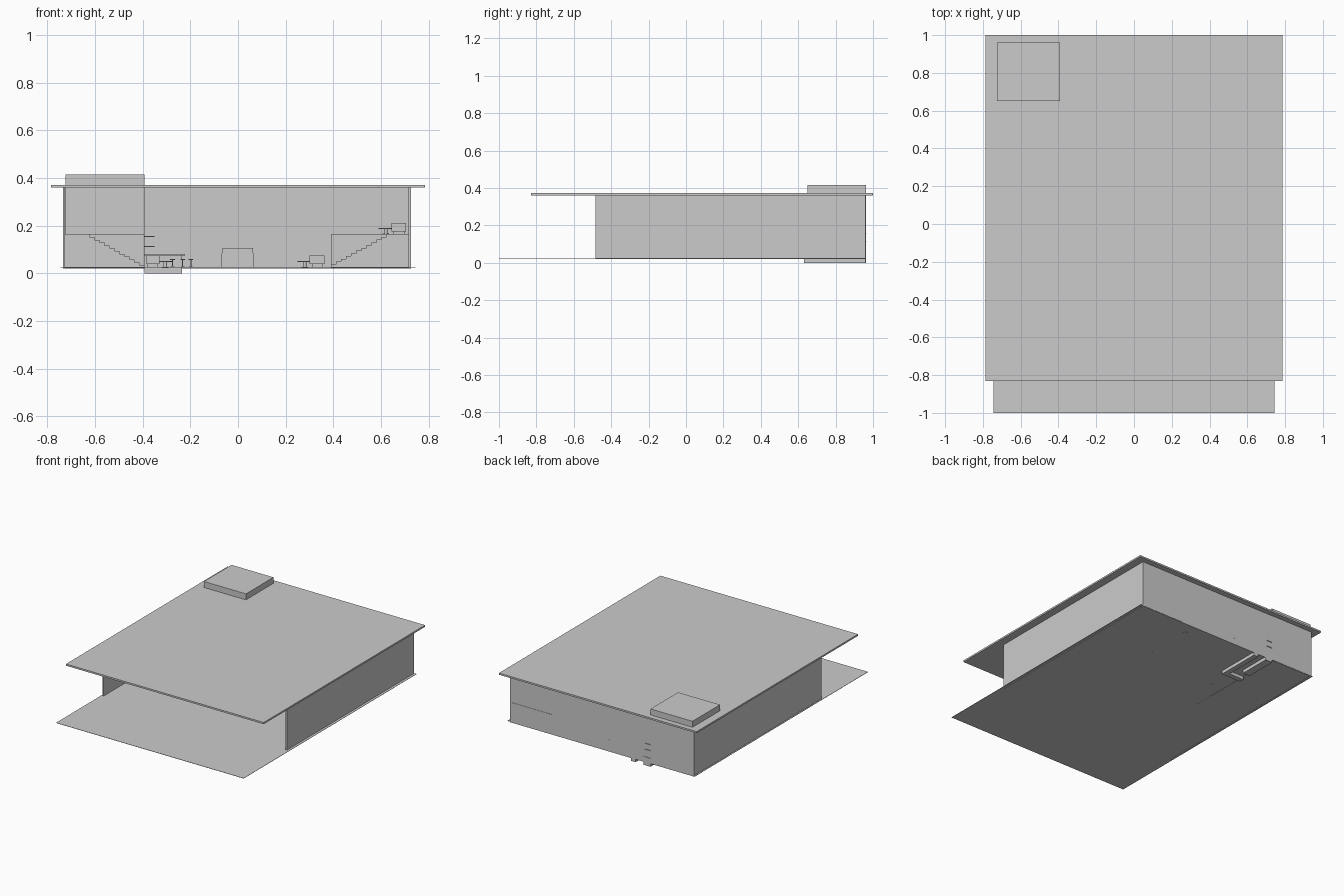
import bpy, bmesh

if "Cube" in bpy.data.objects:
    bpy.data.objects.remove(bpy.data.objects["Cube"])


def box(name, x0, x1, y0, y1, z0, z1):
    bm = bmesh.new()
    bmesh.ops.create_cube(bm, size=1)
    for v in bm.verts:
        v.co = ((x0 + x1) / 2 + v.co.x * (x1 - x0),
                (y0 + y1) / 2 + v.co.y * (y1 - y0),
                (z0 + z1) / 2 + v.co.z * (z1 - z0))
    return finish(name, bm)


def finish(name, bm):
    bmesh.ops.recalc_face_normals(bm, faces=bm.faces)
    me = bpy.data.meshes.new(name)
    bm.to_mesh(me)
    bm.free()
    ob = bpy.data.objects.new(name, me)
    bpy.context.collection.objects.link(ob)
    return ob


def prism(name, pts, y0, y1):
    """Extrude an x-z outline along y."""
    bm = bmesh.new()
    face = bm.faces.new([bm.verts.new((x, y0, z)) for x, z in pts])
    ext = bmesh.ops.extrude_face_region(bm, geom=[face])
    for v in ext["geom"]:
        if isinstance(v, bmesh.types.BMVert):
            v.co.y = y1
    return finish(name, bm)


def disc_stand(name, x, y, z, h, top_r, stem_r, foot_r):
    """Round top, stem and foot: stools and tables."""
    bm = bmesh.new()
    for r, z0, z1 in ((foot_r, z, z + 0.003), (stem_r, z, z + h), (top_r, z + h - 0.004, z + h)):
        made = bmesh.ops.create_cone(bm, cap_ends=True, segments=16, radius1=r, radius2=r, depth=z1 - z0)
        bmesh.ops.translate(bm, verts=made["verts"], vec=(x, y, (z0 + z1) / 2))
    return finish(name, bm)


def stairs(name, x_foot, x_top, y0, y1, z0, z1, steps=12):
    pts = [(x_foot, z0)]
    for i in range(steps):
        z = z0 + (z1 - z0) * (i + 1) / steps
        pts.append((x_foot + (x_top - x_foot) * i / steps, z))
        pts.append((x_foot + (x_top - x_foot) * (i + 1) / steps, z))
    pts.append((x_top, z0))
    return prism(name, pts, y0, y1)


def sofa(name, x_front, x_back, y0, y1, z):
    """Bench with backrest, facing x_front."""
    d = x_back - x_front
    prism(name, [(x_front, z), (x_front, z + 0.02), (x_front + d * 0.7, z + 0.02),
                 (x_front + d * 0.75, z + 0.035), (x_back, z + 0.035), (x_back, z)], y0, y1)
    for y in (y0, y1 - 0.01):
        box(name + "_arm", min(x_front, x_back), max(x_front, x_back), y, y + 0.01, z, z + 0.035)


FLOOR = 0.026
DECK = 0.165

# Shell: floor, open-fronted walls, overhanging roof
box("floor", -0.745, 0.745, -1.0, 0.96, 0.024, FLOOR)
box("left_wall", -0.735, -0.727, -0.485, 0.96, 0.02, 0.36)
box("right_wall", 0.715, 0.727, -0.485, 0.96, 0.02, 0.36)
box("back_wall", -0.735, 0.727, 0.952, 0.96, 0.02, 0.36)
box("roof", -0.785, 0.785, -0.83, 1.0, 0.36, 0.372)

# Lift tower rising through the roof, with upper door
box("tower", -0.725, -0.392, 0.65, 0.962, 0.022, 0.415)
box("tower_door", -0.71, -0.63, 0.645, 0.652, DECK, 0.265)

# Raised decks and stairs in front of them
box("left_deck", -0.73, -0.392, 0.33, 0.65, 0.022, DECK)
box("right_deck", 0.39, 0.716, 0.40, 0.962, 0.022, DECK)
stairs("left_stairs", -0.392, -0.645, 0.19, 0.33, 0.023, DECK)
stairs("right_stairs", 0.39, 0.645, 0.26, 0.40, 0.026, DECK)
box("left_landing", -0.73, -0.645, 0.19, 0.33, 0.026, DECK)
box("right_landing", 0.645, 0.716, 0.26, 0.40, 0.026, DECK)

# Bar: L-shaped counter, rear counter, shelves
box("bar_front", -0.272, -0.235, 0.63, 0.96, 0.0, 0.075)
box("bar_end", -0.392, -0.272, 0.63, 0.665, 0.0, 0.075)
box("bar_top_front", -0.277, -0.222, 0.618, 0.96, 0.075, 0.082)
box("bar_top_end", -0.392, -0.277, 0.618, 0.67, 0.075, 0.082)
box("rear_counter", -0.392, -0.335, 0.73, 0.963, 0.0, 0.06)
for z in (0.11, 0.153):
    box("bar_shelf", -0.392, -0.35, 0.73, 0.965, z, z + 0.005)

# Bar stools
for i in range(5):
    disc_stand("stool", -0.198, 0.66 + i * 0.06, FLOOR, 0.034, 0.01, 0.002, 0.008)
for x in (-0.275, -0.232):
    disc_stand("stool", x, 0.595, FLOOR, 0.034, 0.01, 0.002, 0.008)

# Booth seating and tables
for y in (0.44, 0.62, 0.80):
    sofa("right_sofa", 0.30, 0.362, y, y + 0.13, 0.04)
    box("sofa_base", 0.31, 0.355, y + 0.01, y + 0.12, FLOOR, 0.041)
    disc_stand("right_table", 0.28, y + 0.065, 0.023, 0.03, 0.03, 0.008, 0.014)
    sofa("deck_sofa", 0.645, 0.706, y, y + 0.13, 0.177)
    box("deck_sofa_base", 0.65, 0.70, y + 0.01, y + 0.12, DECK, 0.178)
    disc_stand("deck_table", 0.62, y + 0.065, DECK, 0.025, 0.03, 0.008, 0.014)
sofa("left_sofa", -0.33, -0.385, 0.37, 0.52, 0.04)
box("left_sofa_base", -0.38, -0.335, 0.38, 0.51, FLOOR, 0.041)
disc_stand("left_table", -0.305, 0.445, 0.023, 0.03, 0.03, 0.008, 0.014)

# Console booth at the centre of the back wall
box("console_base", -0.07, 0.066, 0.87, 0.96, FLOOR, 0.066)
prism("console_top", [(-0.07, 0.066), (0.066, 0.066), (0.062, 0.106), (-0.066, 0.106)], 0.87, 0.885)
for x in (-0.068, 0.058):
    box("console_side", x, x + 0.006, 0.87, 0.961, 0.066, 0.105)
